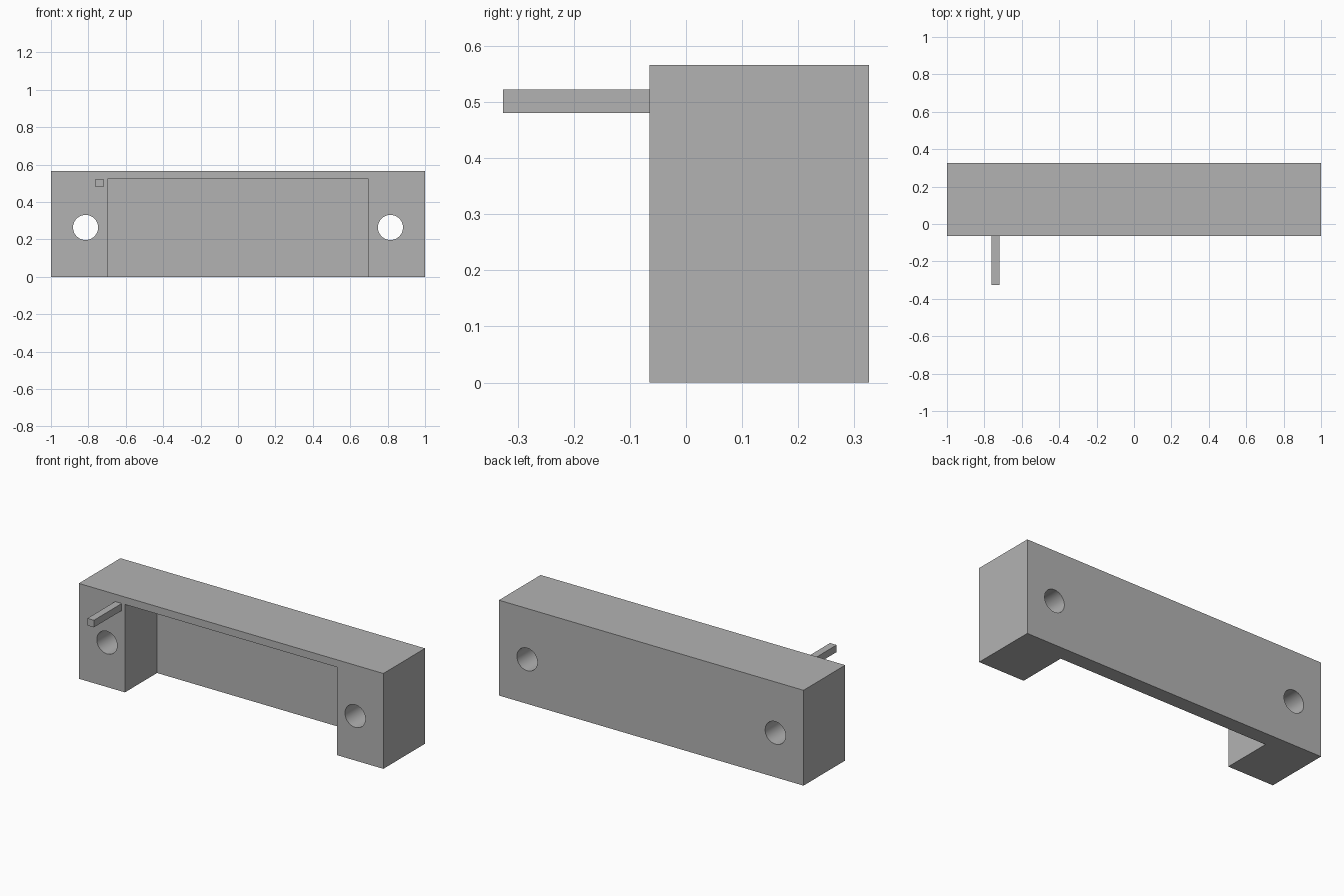
import bpy
import math

cube = bpy.data.objects.get("Cube")
if cube:
    bpy.data.objects.remove(cube, do_unlink=True)

grey = bpy.data.materials.new("plain grey")
grey.use_nodes = True
grey.diffuse_color = (0.45, 0.45, 0.45, 1)
grey.node_tree.nodes["Principled BSDF"].inputs["Base Color"].default_value = grey.diffuse_color


def box(name, low, high):
    """Axis-aligned box between two corners."""
    centre = [(a + b) / 2 for a, b in zip(low, high)]
    bpy.ops.mesh.primitive_cube_add(size=1, location=centre)
    obj = bpy.context.object
    obj.name = name
    obj.scale = [b - a for a, b in zip(low, high)]
    bpy.ops.object.transform_apply(location=True, rotation=True, scale=True)
    obj.data.materials.append(grey)
    return obj


def cut(target, cutter):
    """Subtract the cutter from the target, then discard it."""
    cutter.hide_render = True
    mod = target.modifiers.new("cut", "BOOLEAN")
    mod.operation = "DIFFERENCE"
    mod.solver = "EXACT"
    mod.object = cutter
    bpy.ops.object.select_all(action="DESELECT")
    target.select_set(True)
    bpy.context.view_layer.objects.active = target
    bpy.ops.object.modifier_apply(modifier=mod.name)
    bpy.data.objects.remove(cutter, do_unlink=True)


FRONT, BACK, TOP = -0.065, 0.326, 0.566

# Block with a recess open to the front and the bottom
body = box("bracket_body", (-1, FRONT, 0), (1, BACK, TOP))
cut(body, box("recess_cutter", (-0.697, FRONT - 0.1, -0.1), (0.697, 0.236, 0.522)))

# Round mounting holes through both legs
for side in (-1, 1):
    bpy.ops.mesh.primitive_cylinder_add(
        vertices=64, radius=0.067, depth=1,
        location=(side * 0.815, 0.13, 0.264), rotation=(math.pi / 2, 0, 0))
    hole = bpy.context.object
    hole.name = "hole_cutter"
    hole.data.materials.append(grey)
    cut(body, hole)

bpy.ops.object.shade_smooth_by_angle(angle=math.radians(30))

# Square pin on the front of the right leg
box("front_pin", (-0.761, -0.326, 0.48), (-0.718, FRONT, 0.522))
